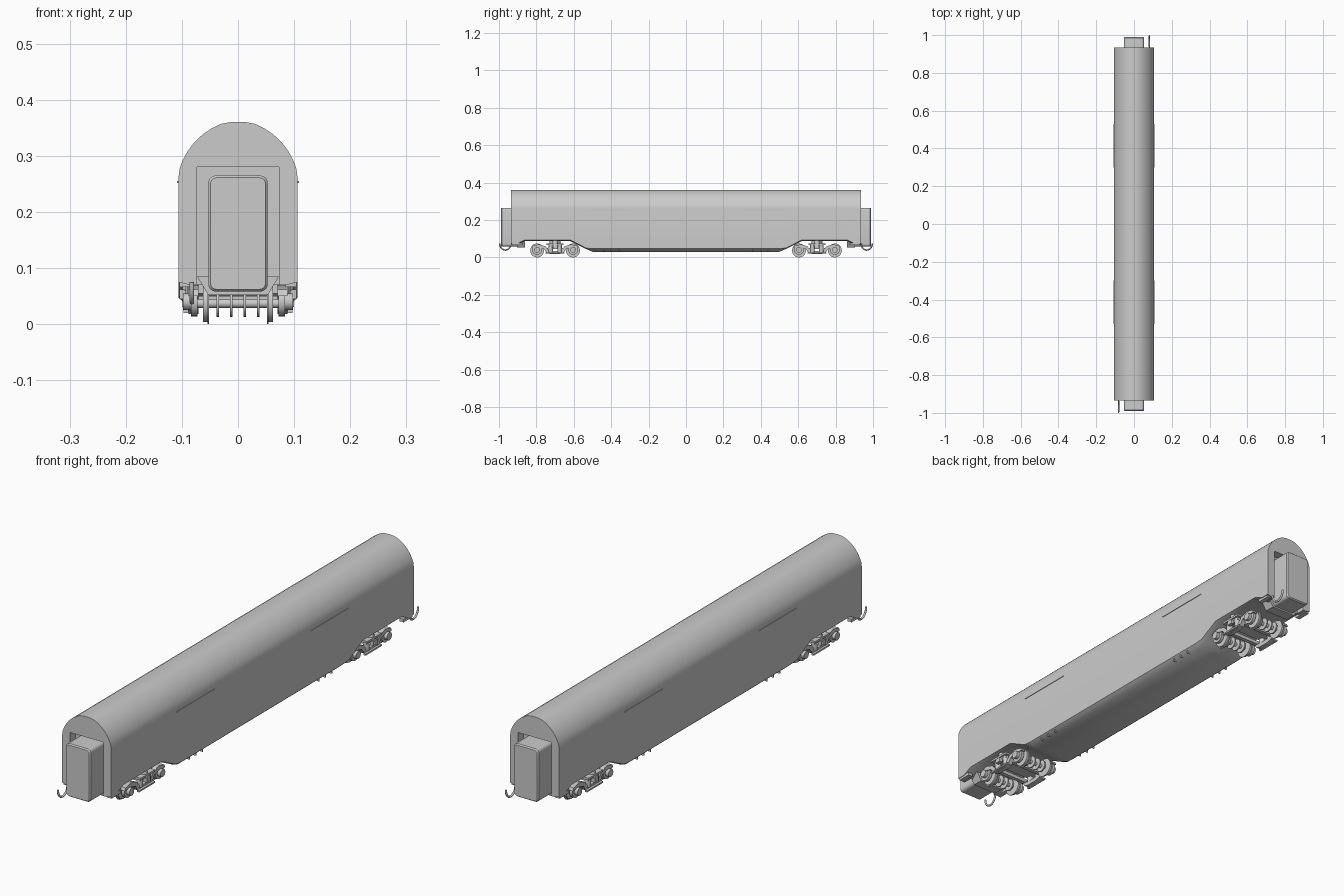
import bpy, bmesh, math
from mathutils import Vector, Matrix

cube = bpy.data.objects.get("Cube")
if cube:
    bpy.data.objects.remove(cube, do_unlink=True)

grey = bpy.data.materials.new("plain_grey")
grey.use_nodes = True
colour = (0.6, 0.6, 0.6, 1)
grey.diffuse_color = colour
grey.node_tree.nodes["Principled BSDF"].inputs["Base Color"].default_value = colour


def finish(name, bm, smooth=True):
    bmesh.ops.recalc_face_normals(bm, faces=bm.faces)
    mesh = bpy.data.meshes.new(name)
    bm.to_mesh(mesh)
    bm.free()
    mesh.materials.append(grey)
    ob = bpy.data.objects.new(name, mesh)
    bpy.context.collection.objects.link(ob)
    if smooth:
        bpy.ops.object.select_all(action="DESELECT")
        ob.select_set(True)
        bpy.context.view_layer.objects.active = ob
        bpy.ops.object.shade_smooth_by_angle(angle=math.radians(35))
    return ob


def loft(bm, rings):
    """Skin closed rings and cap both ends."""
    rows = [[bm.verts.new(p) for p in ring] for ring in rings]
    n = len(rows[0])
    for a, b in zip(rows, rows[1:]):
        for i in range(n):
            bm.faces.new((a[i], a[(i + 1) % n], b[(i + 1) % n], b[i]))
    bm.faces.new(rows[0])
    bm.faces.new(rows[-1])


def box(bm, x, y, z):
    """Box from (low, high) ranges."""
    size = [r[1] - r[0] for r in (x, y, z)]
    mid = [sum(r) / 2 for r in (x, y, z)]
    bmesh.ops.create_cube(bm, size=1, matrix=Matrix.Translation(mid) @ Matrix.Diagonal((*size, 1)))


def rod(bm, centre, radius, length, axis="X", sides=24, radius2=None):
    turn = Matrix.Rotation(math.pi / 2, 4, "Y") if axis == "X" else Matrix()
    bmesh.ops.create_cone(bm, cap_ends=True, segments=sides, radius1=radius,
                          radius2=radius2 or radius, depth=length,
                          matrix=Matrix.Translation(centre) @ turn)


def prism(bm, outline, x0, x1):
    """Extrude a (y, z) outline along x."""
    loft(bm, [[(x, y, z) for y, z in outline] for x in (x0, x1)])


def tube(name, points, radius):
    curve = bpy.data.curves.new(name, "CURVE")
    curve.dimensions = "3D"
    curve.bevel_depth = radius
    curve.bevel_resolution = 2
    curve.use_fill_caps = True
    line = curve.splines.new("POLY")
    line.points.add(len(points) - 1)
    for p, co in zip(line.points, points):
        p.co = (*co, 1)
    curve.materials.append(grey)
    bpy.context.collection.objects.link(bpy.data.objects.new(name, curve))


# Car body: arched section lofted along y with a changing lower edge
HALF = 0.106
roof = [(HALF, .262), (.104, .277), (.099, .291), (.09, .308), (.078, .324), (.062, .339),
        (.045, .35), (.03, .357), (.014, .36)]
half_stations = [(.935, .075, .07), (.9, .075, .07), (.86, .094, .088), (.62, .094, .088),
                 (.535, .05, .045), (.5, .047, .03)]
stations = half_stations + [(-y, s, b) for y, s, b in reversed(half_stations)]
rings = []
for y, side_z, belly_z in stations:
    right = [(.086, belly_z), (HALF, side_z)] + roof
    ring = right + [(-x, z) for x, z in reversed(right)]
    rings.append([(x, y, z) for x, z in ring])
bm = bmesh.new()
loft(bm, rings)
body = finish("car_body", bm, False)

# Recess cut into each end wall
bm = bmesh.new()
for s in (-1, 1):
    box(bm, (-.073, .073), sorted((s * .9, s * 1.1)), (.0, .28))
cutter = finish("end_recess_cutter", bm, False)
cutter.hide_render = True
cutter.hide_viewport = False
cutter.display_type = "WIRE"
cut = body.modifiers.new("recess", "BOOLEAN")
cut.object = cutter
cut.solver = "EXACT"
bpy.context.view_layer.objects.active = body
body.select_set(True)
bpy.ops.object.modifier_apply(modifier=cut.name)
bpy.data.objects.remove(cutter, do_unlink=True)
bpy.ops.object.shade_smooth_by_angle(angle=math.radians(30))


def rounded(w, z0, z1, r, y):
    pts = []
    for k, (cx, cz) in enumerate(((w - r, z1 - r), (r - w, z1 - r), (r - w, z0 + r), (w - r, z0 + r))):
        for i in range(6):
            a = math.pi / 2 * (k + i / 5)
            pts.append((cx + r * math.cos(a), y, cz + r * math.sin(a)))
    return pts


for s, end in ((-1, "front"), (1, "back")):
    # Gangway bellows, sill and hose at each end
    bm = bmesh.new()
    loft(bm, [rounded(.053, .058, .265, .014, s * .89), rounded(.053, .058, .265, .014, s * .985),
              rounded(.049, .062, .261, .011, s * .99)])
    finish(end + "_gangway", bm)
    bm = bmesh.new()
    sill = [(-.073, .085), (-.053, .052), (.053, .052), (.073, .085)]
    loft(bm, [[(x, y, z) for x, z in sill] for y in (s * .86, s * .903)])
    finish(end + "_sill", bm, False)
    arc = [math.pi * i / 12 for i in range(13)]
    tube(end + "_hose", [(s * .082, s * (.966 - .03 * math.cos(a)), .075 - .036 * math.sin(a))
                         for a in arc], .004)

    # Bogie running gear
    mid = s * .7
    bm = bmesh.new()
    for y in (mid - .096, mid + .096):
        rod(bm, (0, y, .037), .008, .17)
        for x in (-.036, -.012, .012, .036):
            rod(bm, (x, y, .037), .024, .005)
        for m in (-1, 1):
            rod(bm, (m * .058, y, .037), .033, .009, sides=32)
            rod(bm, (m * .053, y, .037), .037, .003, sides=32)
            rod(bm, (m * .078, y, .04), .026, .012)
            rod(bm, (m * .09, y, .04), .015, .016)
    finish(end + "_wheelsets", bm)

    bm = bmesh.new()
    half = [(.125, .05), (.12, .062), (.085, .07), (.05, .058), (.035, .03)]
    low = [(.025, .018), (.045, .024), (.06, .046), (.085, .052)]
    beam = half + [(-a, b) for a, b in reversed(half)]
    lower = low + [(-a, b) for a, b in reversed(low)]
    for m in (-1, 1):
        # swan-neck side frame
        outline = [(mid + a, b) for a, b in half[:4] + [(.03, .034)]]
        outline += [(mid - a, b) for a, b in reversed(half[:4] + [(.03, .034)])]
        outline += [(mid - a, b) for a, b in reversed(low)] + [(mid + a, b) for a, b in low]
        prism(bm, outline, m * .07, m * .088)
        # springs, bolster ends and dampers
        for dy in (-.024, .024):
            rod(bm, (m * .082, mid + dy, .05), .012, .04, "Z", 16)
        rod(bm, (m * .082, mid, .075), .018, .03, "Z", 16, .012)
        box(bm, sorted((m * .07, m * .1)), (mid - .045, mid + .045), (.066, .074))
        box(bm, sorted((m * .088, m * .097)), (mid - .05, mid + .05), (.02, .026))
        box(bm, sorted((m * .09, m * .104)), (mid - .012, mid + .012), (.045, .062))
    box(bm, (-.09, .09), (mid - .035, mid + .035), (.055, .07))
    for dy in (-.045, .045):
        box(bm, (-.08, .08), (mid + dy - .008, mid + dy + .008), (.036, .05))
    rod(bm, (0, mid, .08), .03, .03, "Z")
    finish(end + "_bogie_frame", bm)

    # Steps below the corners of the body
    bm = bmesh.new()
    for m in (-1, 1):
        box(bm, sorted((m * .085, m * .104)), sorted((s * .875, s * .93)), (.066, .078))
    finish(end + "_steps", bm, False)

# Thin rain strips along the sides
bm = bmesh.new()
for s in (-1, 1):
    for m in (-1, 1):
        box(bm, sorted((m * .104, m * .1085)), sorted((s * .3, s * .53)), (.252, .255))
finish("rain_strips", bm, False)

# Belly ribs on the sloped lower panels
bm = bmesh.new()
for m in (-1, 1):
    for y in (-.44, -.4, -.36, .36, .4, .44):
        box(bm, sorted((m * .088, m * .1)), (y - .002, y + .002), (.031, .046))
finish("belly_ribs", bm, False)
